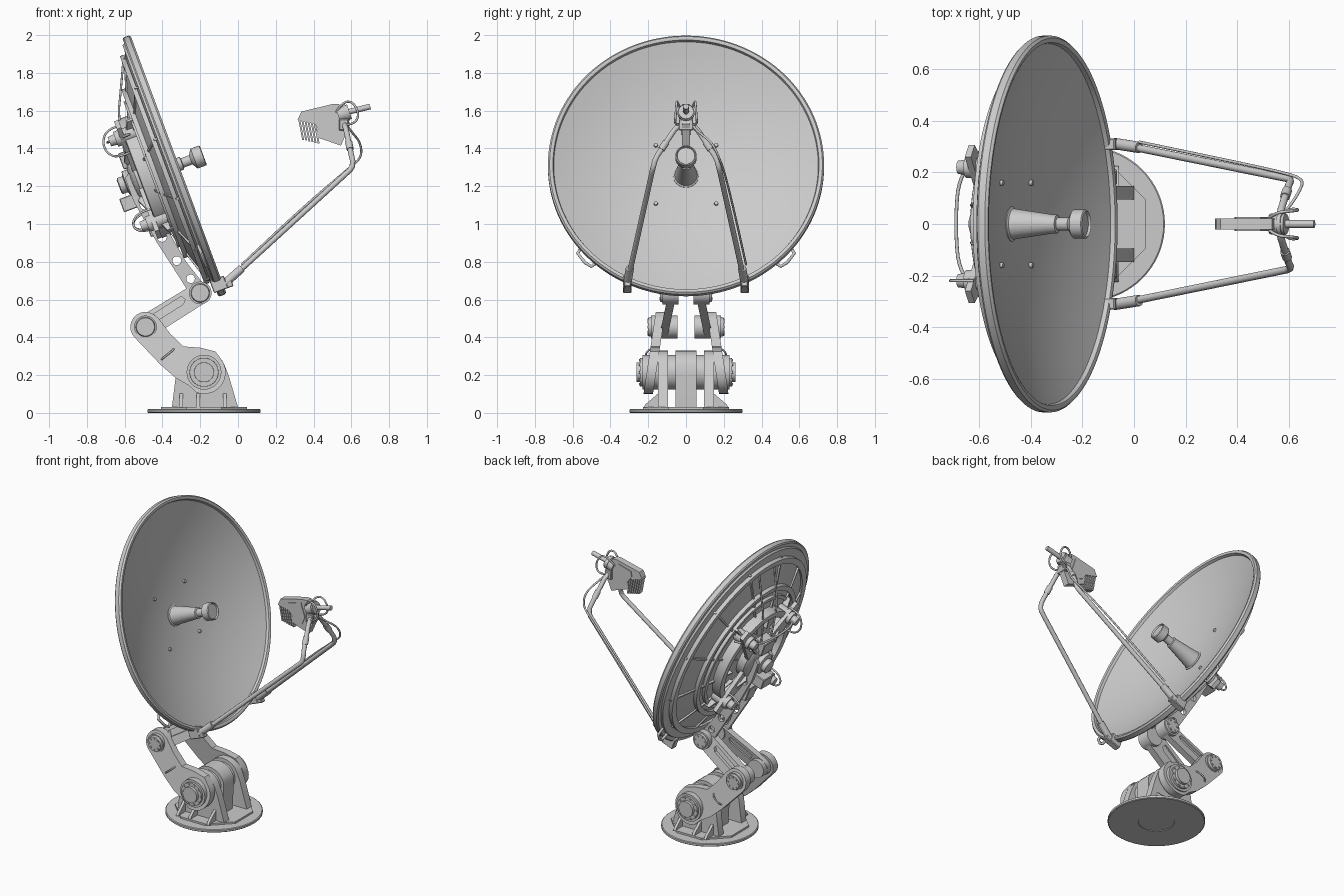
import bpy, bmesh
from math import sin, cos, pi, radians
from mathutils import Matrix, Vector as V

if "Cube" in bpy.data.objects:
    bpy.data.objects.remove(bpy.data.objects["Cube"])

I = Matrix()
# Dish frame: local x runs down the dish, y sideways, z out along the beam axis
D = Matrix.Translation((-.33, 0, 1.31)) @ Matrix.Rotation(radians(69.6), 4, 'Y')
XZ = Matrix.Rotation(pi / 2, 4, 'X')


def finish(name, me, mat=I, angle=35):
    me.transform(mat)
    me.shade_smooth()
    me.set_sharp_from_angle(angle=radians(angle))
    ob = bpy.data.objects.new(name, me)
    bpy.context.collection.objects.link(ob)
    return ob


def from_bm(name, bm, mat=I):
    bmesh.ops.recalc_face_normals(bm, faces=bm.faces)
    me = bpy.data.meshes.new(name)
    bm.to_mesh(me)
    bm.free()
    return finish(name, me, mat)


def cyl(name, a, b, r, r2=None, seg=40, mat=I):
    a, b = V(a), V(b)
    bm = bmesh.new()
    rot = (b - a).to_track_quat('Z', 'Y').to_matrix().to_4x4()
    bmesh.ops.create_cone(bm, cap_ends=True, segments=seg, radius1=r, radius2=r if r2 is None else r2,
                          depth=(b - a).length, matrix=Matrix.Translation((a + b) / 2) @ rot)
    return from_bm(name, bm, mat)


def box(name, c, size, mat=I, bevel=.004):
    bm = bmesh.new()
    bmesh.ops.create_cube(bm, size=1, matrix=Matrix.Translation(c) @ Matrix.Diagonal((*size, 1)))
    bmesh.ops.bevel(bm, geom=bm.edges[:], offset=bevel, segments=1, affect='EDGES')
    return from_bm(name, bm, mat)


def lathe(name, prof, seg=96, mat=I):
    bm = bmesh.new()
    vs = [bm.verts.new((r, 0, z)) for r, z in prof]
    es = [bm.edges.new(p) for p in zip(vs, vs[1:])]
    bmesh.ops.spin(bm, geom=vs + es, axis=(0, 0, 1), cent=(0, 0, 0), angle=2 * pi, steps=seg)
    bmesh.ops.remove_doubles(bm, verts=bm.verts[:], dist=1e-5)
    return from_bm(name, bm, mat)


def evaluated(ob):
    me = bpy.data.meshes.new_from_object(ob.evaluated_get(bpy.context.evaluated_depsgraph_get()))
    bpy.data.objects.remove(ob)
    return me


def prism(bm, pts, z0, z1):
    face = bm.faces.new([bm.verts.new((*p, z0)) for p in pts])
    new = bmesh.ops.extrude_face_region(bm, geom=[face])['geom']
    bmesh.ops.translate(bm, verts=[g for g in new if isinstance(g, bmesh.types.BMVert)], vec=(0, 0, z1 - z0))


def plate(name, outline, y0, y1, holes=(), mat=I, plane=XZ):
    """Flat plate from an outline, extruded from y0 to y1, with holes cut through."""
    h, mid = abs(y1 - y0) / 2, (y0 + y1) / 2
    bm, cut = bmesh.new(), bmesh.new()
    prism(bm, outline, -h, h)
    place = mat @ Matrix.Translation((0, mid, 0) if plane is XZ else (0, 0, mid)) @ plane
    if not holes:
        return from_bm(name, bm, place)
    for pts in holes:
        prism(cut, pts, -h - .01, h + .01)
    ob, cutter = from_bm(name, bm), from_bm(name + "_cutter", cut)
    cutter.hide_render = True
    mod = ob.modifiers.new("holes", 'BOOLEAN')
    mod.object, mod.solver = cutter, 'EXACT'
    me = evaluated(ob)
    bpy.data.objects.remove(cutter)
    return finish(name, me, place)


def tube(name, pts, r, mat=I, smooth=True):
    cu = bpy.data.curves.new(name, 'CURVE')
    cu.dimensions = '3D'
    sp = cu.splines.new('NURBS' if smooth else 'POLY')
    sp.points.add(len(pts) - 1)
    for p, q in zip(sp.points, pts):
        p.co = (*q, 1)
    sp.use_endpoint_u, sp.order_u, sp.resolution_u = True, 3, 6
    cu.bevel_depth, cu.bevel_resolution, cu.use_fill_caps = r, 3, True
    ob = bpy.data.objects.new(name, cu)
    bpy.context.collection.objects.link(ob)
    return finish(name, evaluated(ob), mat, 50)


def bolts(name, c, r, y0, y1, n=8):
    for i in range(n):
        x, z = c[0] + r * cos(2 * pi * i / n), c[1] + r * sin(2 * pi * i / n)
        cyl(name, (x, y0, z), (x, y1, z), .007, seg=6)


def arc(cx, cz, r, a0=0, a1=345, n=10):
    return [(cx + r * cos(radians(a0 + (a1 - a0) * i / n)), cz + r * sin(radians(a0 + (a1 - a0) * i / n)))
            for i in range(n + 1)]


def lean(y, z, slope):
    """Shear that moves a plate to height-dependent y: y + slope * (height - z)."""
    m = I.copy()
    m[1][2], m[1][3] = slope, y - slope * z
    return m


# --- Base and pedestal ---
B = Matrix.Translation((-.18, 0, 0))
lathe("base_disc", [(0, .004), (.11, .004), (.112, 0), (.295, 0), (.3, .004), (.3, .016), (.295, .02), (0, .02)], 72, B)
plate("base_octagon", [(.245 * cos(pi / 8 + i * pi / 4), .245 * sin(pi / 8 + i * pi / 4)) for i in range(8)],
      .018, .032, mat=B, plane=I)
P, Q, R = (-.18, .215), (-.49, .455), (-.2, .635)      # shoulder, elbow and tilt joints
ped = [(-.35, .03), (-.33, .19)] + arc(*P, .115, 160, 20) + [(-.05, .2), (0, .03)]
plate("pedestal_core", [(-.28, .03), (-.29, .2)] + arc(*P, .115, 160, 20) + [(-.07, .2), (-.08, .03)], -.055, .055)
cyl("shoulder_drum", (P[0], -.23, P[1]), (P[0], .23, P[1]), .092)
lower = (arc(*Q, .08, 60, 225) + [(-.41, .255), (-.33, .185), (-.26, .145)] + arc(*P, .115, 250, 400)
         + [(-.12, .325), (-.2, .345), (-.29, .352), (-.36, .42), (-.42, .5)])
upper = arc(*Q, .062, 115, 300) + arc(*R, .058, -60, 125)
pocket = [(-.445, .525), (-.425, .49), (-.29, .575), (-.28, .6), (-.3, .617)]
for s in (-1, 1):
    plate("pedestal_cheek", ped, s * .095, s * .148)
    for x in (-.3, -.21, -.07):
        plate("base_gusset", [(.145, .028), (.225, .028), (.215, .045), (.145, .105)], -.009, .009,
              mat=Matrix.Translation((x, 0, 0)) @ Matrix.Rotation(s * pi / 2, 4, 'Z'))
    # Lower arm leaning inwards, with shoulder caps
    plate("lower_arm", lower, -.025, .025, mat=lean(s * .185, .2, -s * .15))
    for r, y in ((.09, .225), (.08, .243), (.055, .262)):
        cyl("shoulder_cap", (P[0], s * .15, P[1]), (P[0], s * y, P[1]), r, r * .95)
    bolts("shoulder_bolt", P, .067, s * .24, s * .249, 10)
    tube("arm_grip", [(-.41, s * .17, .275), (-.405, s * .215, .285), (-.345, s * .21, .33), (-.335, s * .17, .345)], .005)
    # Elbow joint and upper arm
    cyl("elbow_barrel", (Q[0], s * .045, Q[1]), (Q[0], s * .185, Q[1]), .06)
    cyl("elbow_cap", (Q[0], s * .18, Q[1]), (Q[0], s * .2, Q[1]), .053, .048)
    bolts("elbow_bolt", Q, .037, s * .195, s * .205)
    plate("upper_arm", upper, -.022, .022, [pocket], lean(s * .11, .45, -s * .21))
    plate("upper_arm_web", [(-.46, .52), (-.425, .48), (-.27, .57), (-.29, .625)], -.006, .006, mat=lean(s * .105, .45, -s * .21))
    # Tilt joint and dish spine
    cyl("tilt_barrel", (R[0], s * .04, R[1]), (R[0], s * .125, R[1]), .06)
    cyl("tilt_cap", (R[0], s * .125, R[1]), (R[0], s * .137, R[1]), .05, .046)
    bolts("tilt_bolt", R, .034, s * .13, s * .141, 6)
    plate("dish_spine", [(.735, -.115), (.71, -.075), (.64, -.08), (.5, -.125), (.3, -.16), (0, -.18), (-.06, -.23),
                         (-.03, -.275), (.1, -.275), (.35, -.235), (.6, -.18), (.71, -.16)], s * .06, s * .085,
          [arc(*h) for h in ((.59, -.135, .023), (.475, -.17, .024), (.33, -.2, .026), (.14, -.23, .022))], D)
box("spine_tie", (.53, 0, -.15), (.07, .15, .03), D)


# --- Dish bowl with rolled rim, rings and ribs ---
def bowl(r):
    return -.155 + .15 * (r / .7) ** 2


radii = [.05 * i for i in range(15)]
lathe("dish", [(r, bowl(r)) for r in radii] + [(.704, .012), (.712, .016), (.722, .016), (.731, .006), (.731, -.022),
      (.724, -.03), (.7, -.03), (.695, -.042), (.67, -.042)] + [(r, bowl(r) - .018) for r in radii[-2::-1]], 128, D)
for r, w, h in ((.625, .02, .04), (.46, .016, .04), (.4, .012, .035)):
    z = bowl(r)
    lathe("back_ring", [(r - w, z - .015), (r - w, z - h), (r + w, z - h), (r + w, z - .015)], 96, D)
for i in range(12):
    plate("back_rib", [(r, bowl(r) - .012) for r in radii[4:14]] + [(.65, -.06), (.42, -.13), (.2, -.185)],
          -.006, .006, mat=D @ Matrix.Rotation((i + .5) * pi / 6, 4, 'Z'))

# Centre feed horn
lathe("feed_horn", [(0, -.158), (.068, -.158), (.068, -.15), (.06, -.145), (.036, .02), (.036, .035), (.026, .038),
                    (.026, .085), (.05, .1), (.056, .105), (.056, .152), (.05, .156), (.046, .146), (0, .146)], 48, D)

# --- Hub on the back of the dish ---
lathe("hub_ring", [(.29, -.15), (.29, -.2), (.3, -.205), (.325, -.205), (.335, -.2), (.335, -.135)], 72, D)
lathe("hub_core", [(0, -.165), (.14, -.165), (.14, -.22), (.12, -.24), (.07, -.25), (.07, -.28), (.045, -.285),
                   (.045, -.315), (.035, -.32), (0, -.32)], 48, D)
for sx in (-1, 1):
    for sy in (-1, 1):
        ang = D @ Matrix.Rotation(.74 * sy if sx > 0 else pi - .74 * sy, 4, 'Z')
        plate("hub_leg", [(.05, -.07), (.3, -.045), (.42, -.032), (.42, .032), (.3, .045), (.05, .07)],
              -.225, -.2, [arc(.2, 0, .025)], ang, I)
        plate("hub_leg_web", [(.08, -.2), (.15, -.25), (.42, -.16), (.42, -.125), (.3, -.15)], -.008, .008, mat=ang)
        x, y = sx * .24, sy * .22
        cyl("hub_actuator", (x, y, -.135), (x, y, -.25), .042, mat=D)
        cyl("actuator_cap", (x, y, -.25), (x, y, -.285), .03, .026, mat=D)
        cyl("face_bolt", (sx * .165, sy * .16, -.16), (sx * .165, sy * .16, -.127), .013, .01, 16, D)
box("control_box", (.1, .01, -.3), (.075, .1, .085), D)
box("junction_box", (.26, -.02, -.225), (.1, .09, .06), D)
box("motor_box", (-.12, 0, -.225), (.09, .12, .08), D)
for x, y, k in ((-.225, -.22, .075), (.22, -.22, .05), (.22, .22, .04)):
    tube("cable_loop", [(x - k, y, -.2), (x - k * 1.1, y, -.27), (x - k * .4, y, -.32), (x + k * .5, y, -.32),
                        (x + k * 1.1, y, -.27), (x + k, y, -.19)], .006, D)
tube("hub_hose", [(-.24, -.3, -.17), (-.24, -.22, -.28), (-.24, 0, -.3), (-.24, .22, -.28), (-.24, .3, -.17)], .007, D)

# --- Feed boom: rim clamps, sleeves and bent tubes ---
for s in (-1, 1):
    tube("back_cable", [(-.62, s * .08, -.065), (-.46, s * .08, -.14), (-.34, s * .07, -.2), (-.15, s * .05, -.23)], .006, D)
    rim = [(r * cos(s * radians(a)), r * sin(s * radians(a)), -.035)
           for r, a in ((.7, 41), (.75, 42), (.757, 45), (.75, 50), (.7, 51))]
    tube("rim_handle", rim, .009, D, False)
    box("rim_clamp", (.67, s * .31, -.005), (.07, .045, .08), D)
    box("clamp_jaw", (.68, s * .31, .045), (.05, .036, .04), D)
    cyl("boom_sleeve", (-.075, s * .312, .68), (.02, s * .297, .765), .022, seg=20)
    tube("boom_tube", [(-.06, s * .31, .69), (.57, s * .182, 1.265), (.595, s * .177, 1.288), (.605, s * .172, 1.305),
                       (.607, s * .165, 1.335), (.6, s * .15, 1.365), (.572, s * .06, 1.5), (.565, s * .03, 1.525),
                       (.56, 0, 1.53)], .0145, smooth=False)
    cyl("boom_collar", (.594, s * .13, 1.395), (.586, s * .105, 1.433), .019, seg=20)
    tube("head_cable", [(.55, s * .025, 1.53), (.6, s * .06, 1.52), (.645, s * .055, 1.57), (.61, s * .05, 1.65),
                        (.55, s * .045, 1.645), (.52, s * .02, 1.59)], .006)
tube("boom_cable", [(.02, .318, .785), (.3, .26, 1.05), (.58, .2, 1.29), (.655, .175, 1.35), (.65, .14, 1.43),
                    (.6, .06, 1.49), (.56, .02, 1.54)], .006)

# --- Receiver head with comb of cooling fins ---
plate("receiver_body", [(.315, 1.55), (.335, 1.595), (.5, 1.635), (.535, 1.635), (.595, 1.53), (.545, 1.415), (.415, 1.46),
                        (.425, 1.525)], -.022, .022)
plate("receiver_cover", [(.39, 1.55), (.395, 1.585), (.49, 1.612), (.52, 1.52), (.5, 1.47), (.435, 1.49)], -.027, .027)
for i in range(6):
    x, z = .318 + i * .0165, 1.56 - i * .004
    plate("cooling_fin", [(x, z), (x + .01, z), (x + .032, z - .115), (x + .022, z - .115)], -.018, .018)
cyl("receiver_neck", (.53, 0, 1.575), (.59, 0, 1.595), .04)
cyl("receiver_flange", (.565, 0, 1.587), (.58, 0, 1.592), .045)
cyl("receiver_rod", (.57, 0, 1.59), (.7, 0, 1.622), .015, seg=24)
box("boom_bracket", (.56, 0, 1.525), (.05, .075, .06))
